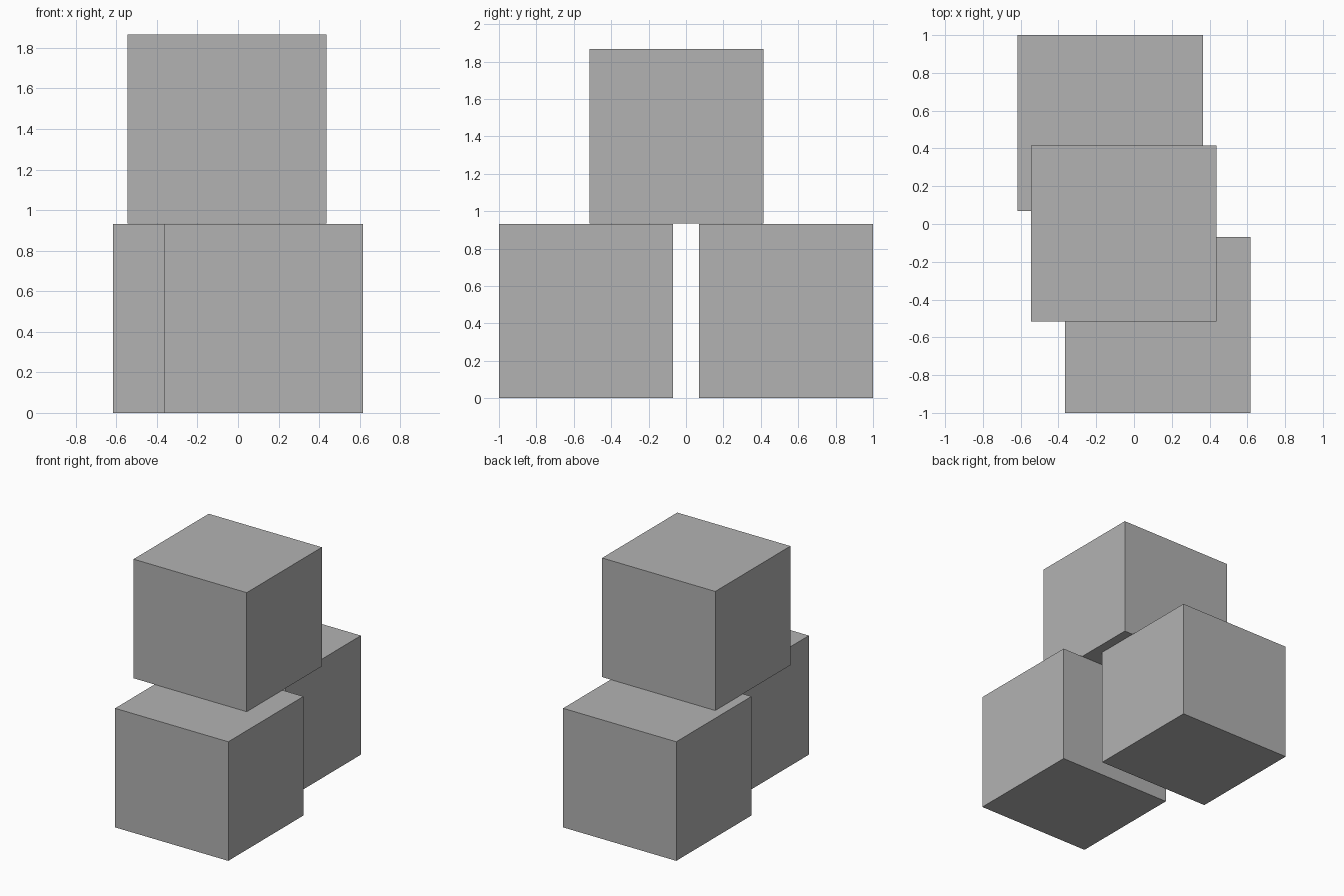
import bpy

if "Cube" in bpy.data.objects:
    bpy.data.objects.remove(bpy.data.objects["Cube"])

# Single flat grey for all blocks
grey = bpy.data.materials.new("plain grey")
grey.diffuse_color = (0.448, 0.448, 0.448, 1)
grey.use_nodes = True
grey.node_tree.nodes["Principled BSDF"].inputs["Base Color"].default_value = grey.diffuse_color

SIZE = (0.98, 0.93, 0.932)  # width, depth, height shared by every block


def block(name, x, y, base):
    """Add one box whose underside sits at height base."""
    bpy.ops.mesh.primitive_cube_add(size=1, location=(x, y, base + SIZE[2] / 2))
    obj = bpy.context.object
    obj.name = name
    obj.scale = SIZE
    bpy.ops.object.transform_apply(location=False, rotation=False, scale=True)
    obj.data.materials.append(grey)


# Two blocks on the floor, one resting across them
block("front_block", 0.126, -0.535, 0)
block("back_block", -0.126, 0.535, 0)
block("top_block", -0.054, -0.05, SIZE[2] + 0.002)
